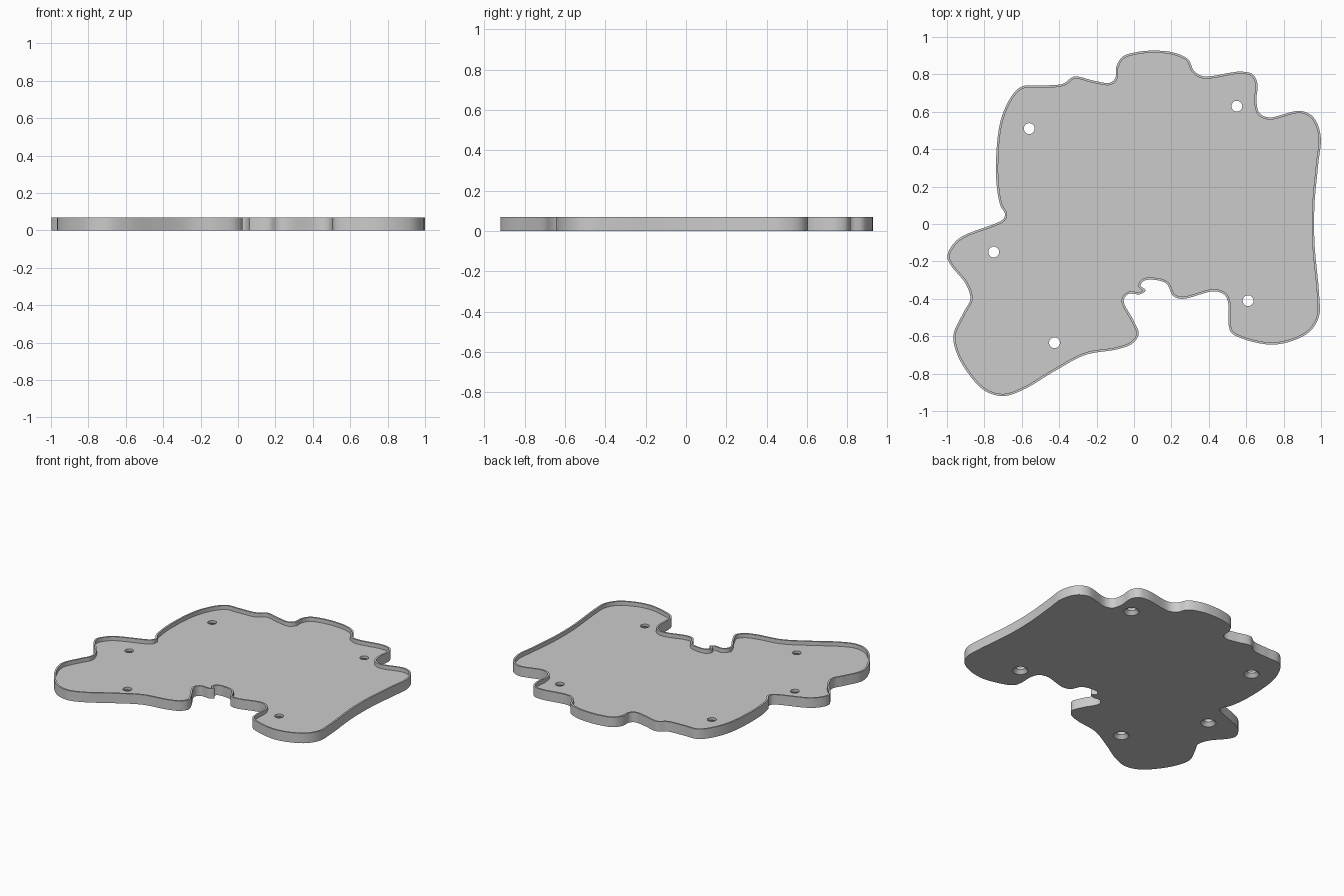
import bpy
import bmesh
import math
from mathutils import Vector

cube = bpy.data.objects.get("Cube")
if cube:
    bpy.data.objects.remove(cube, do_unlink=True)

# Main dimensions
HEIGHT = 0.07
FLOOR = 0.042
RIM = 0.012
HOLE_RADIUS = 0.029
SINK_RADIUS = 0.05
SINK_DEPTH = 0.024
STEPS = 8
HOLE_SIDES = 32

# Tray outline, clockwise, in hundredths of a unit
OUTLINE = [
    (-10, 78), (-9.5, 84), (-6, 89.5), (2, 92), (11, 92.7), (21, 91.7), (29, 88),
    (32, 82), (37, 79), (57, 81.5), (63.5, 80), (66, 75), (65.5, 66), (67, 59.5),
    (72, 57), (89, 60.5), (96, 57), (99.8, 47), (98.5, 32), (96.5, 10), (96.5, -10),
    (99, -38), (99, -49), (94.5, -57), (86, -62), (74, -64.5), (60, -62),
    (52, -58), (50.5, -53), (50.5, -43), (48.5, -38), (43, -36), (26, -40),
    (21, -38.5), (17.5, -32), (12, -30), (5.5, -30.3), (3.5, -32.8), (6.2, -35.5),
    (3.5, -37.5), (-3, -37.5), (-5.5, -41), (0, -52), (2.5, -59),
    (-1, -64), (-9, -67), (-26, -70), (-43, -79), (-59, -88.5), (-70, -92),
    (-80, -89), (-90, -78), (-95.5, -67), (-96.5, -59), (-91, -47), (-87.5, -40),
    (-90, -32), (-98, -22), (-99.8, -17), (-94, -8), (-70, 2.5), (-69, 5.5),
    (-71.5, 10), (-73.8, 28), (-70.5, 58), (-61, 73), (-50, 74), (-38, 75),
    (-32, 78.8), (-21, 76.5), (-13, 75.5),
]
HOLES = [(-56, 51), (55, 63), (-75, -15), (61, -41), (-42.5, -63.5)]


def blend(a, b, ta, tb, t):
    return a * ((tb - t) / (tb - ta)) + b * ((t - ta) / (tb - ta))


def smooth_loop(points):
    """Closed centripetal spline through all the points."""
    out, n = [], len(points)
    for i in range(n):
        p = [points[(i + k) % n] for k in (-1, 0, 1, 2)]
        t = [0.0]
        for a, b in zip(p, p[1:]):
            t.append(t[-1] + math.sqrt((b - a).length))
        for s in range(STEPS):
            u = t[1] + (t[2] - t[1]) * s / STEPS
            a = [blend(p[k], p[k + 1], t[k], t[k + 1], u) for k in range(3)]
            b = [blend(a[k], a[k + 1], t[k], t[k + 2], u) for k in range(2)]
            out.append(blend(b[0], b[1], t[1], t[2], u))
    return out


def inset(points, distance):
    """Move a clockwise loop inwards."""
    out = []
    for i, p in enumerate(points):
        d = (points[(i + 1) % len(points)] - points[i - 1]).normalized()
        out.append(p + Vector((d.y, -d.x)) * distance)
    return out


def circle(centre, radius):
    angles = [math.tau * i / HOLE_SIDES for i in range(HOLE_SIDES)]
    return [centre + Vector((math.cos(a), math.sin(a))) * radius for a in angles]


bm = bmesh.new()


def add_loop(points, z):
    verts = [bm.verts.new((p.x, p.y, z)) for p in points]
    edges = [bm.edges.new((verts[i - 1], verts[i])) for i in range(len(verts))]
    return verts, edges


def wall(lower, upper):
    a, b = lower[0], upper[0]
    for i in range(len(a)):
        bm.faces.new((a[i - 1], a[i], b[i], b[i - 1]))


def fill(loops, normal):
    edges = [e for loop in loops for e in loop[1]]
    bmesh.ops.triangle_fill(bm, edges=edges, use_beauty=True, normal=normal)


# Outer wall, rim top and inner wall
outline = smooth_loop([Vector(p) / 100 for p in OUTLINE])
inner = inset(outline, RIM)
bottom = add_loop(outline, 0)
rim_outer = add_loop(outline, HEIGHT)
rim_inner = add_loop(inner, HEIGHT)
floor = add_loop(inner, FLOOR)
wall(bottom, rim_outer)
wall(rim_outer, rim_inner)
wall(rim_inner, floor)

# Screw holes, countersunk from below
bottom_loops, floor_loops = [bottom], [floor]
for hole in HOLES:
    centre = Vector(hole) / 100
    sink = add_loop(circle(centre, SINK_RADIUS), 0)
    neck = add_loop(circle(centre, HOLE_RADIUS), SINK_DEPTH)
    mouth = add_loop(circle(centre, HOLE_RADIUS), FLOOR)
    wall(sink, neck)
    wall(neck, mouth)
    bottom_loops.append(sink)
    floor_loops.append(mouth)

# Underside and tray floor
fill(bottom_loops, (0, 0, -1))
fill(floor_loops, (0, 0, 1))
bmesh.ops.recalc_face_normals(bm, faces=bm.faces[:])

mesh = bpy.data.meshes.new("tray")
bm.to_mesh(mesh)
bm.free()
tray = bpy.data.objects.new("tray", mesh)
bpy.context.collection.objects.link(tray)

# Plain grey finish
grey = bpy.data.materials.new("light_grey")
grey.use_nodes = True
colour = (0.6, 0.6, 0.6, 1)
grey.diffuse_color = colour
grey.node_tree.nodes["Principled BSDF"].inputs["Base Color"].default_value = colour
mesh.materials.append(grey)

bpy.ops.object.select_all(action="DESELECT")
tray.select_set(True)
bpy.context.view_layer.objects.active = tray
bpy.ops.object.shade_smooth_by_angle(angle=math.radians(35))
